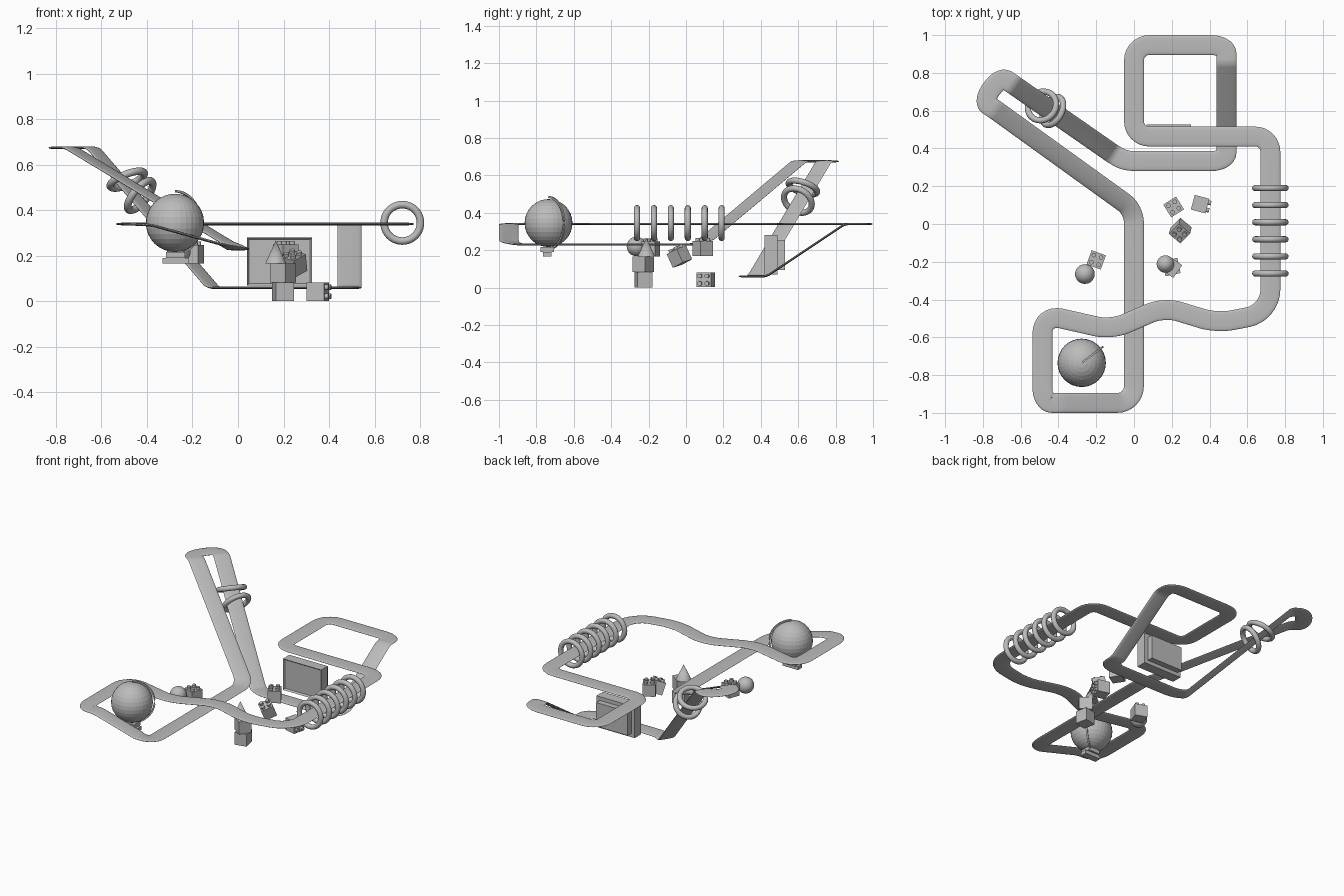
import bpy, bmesh, math
from mathutils import Vector, Matrix, Euler

if "Cube" in bpy.data.objects:
    bpy.data.objects.remove(bpy.data.objects["Cube"])

grey = bpy.data.materials.new("light_grey")
grey.diffuse_color = (0.5, 0.5, 0.5, 1)
grey.use_nodes = True
grey.node_tree.nodes["Principled BSDF"].inputs["Base Color"].default_value = grey.diffuse_color


def finish(bm, name, smooth=None):
    bmesh.ops.recalc_face_normals(bm, faces=bm.faces)
    me = bpy.data.meshes.new(name)
    bm.to_mesh(me)
    bm.free()
    me.materials.append(grey)
    ob = bpy.data.objects.new(name, me)
    bpy.context.collection.objects.link(ob)
    if smooth:
        bpy.ops.object.select_all(action='DESELECT')
        ob.select_set(True)
        bpy.context.view_layer.objects.active = ob
        bpy.ops.object.shade_smooth_by_angle(angle=math.radians(smooth))
    return ob


def add_box(bm, c, s, rot=0):
    m = Matrix.Translation(c) @ Matrix.Rotation(rot, 4, 'Z') @ Matrix.Diagonal((*s, 1))
    return bmesh.ops.create_cube(bm, size=1, matrix=m)


def sweep(name, path, section, closed):
    """Sweep a (side, up) section along a path, keeping its side level."""
    bm = bmesh.new()
    rows, n = [], len(path)
    for i, p in enumerate(path):
        a = path[(i - 1) % n] if closed else path[max(i - 1, 0)]
        b = path[(i + 1) % n] if closed else path[min(i + 1, n - 1)]
        t = (b - a).normalized()
        side = Vector((t.y, -t.x, 0)).normalized()
        up = side.cross(t)
        rows.append([bm.verts.new(p + side * u + up * v) for u, v in section])
    k = len(section)
    for i in range(n if closed else n - 1):
        r, s = rows[i], rows[(i + 1) % n]
        for j in range(k):
            bm.faces.new((r[j], r[(j + 1) % k], s[(j + 1) % k], s[j]))
    return finish(bm, name, 50)


def fillet(points, steps=8):
    out, n = [], len(points)
    for i in range(n):
        p = Vector(points[i][:3])
        ends = []
        for q in (points[i - 1], points[(i + 1) % n]):
            e = Vector(q[:3]) - p
            ends.append(p + e.normalized() * min(points[i][3], 0.46 * e.length))
        a, d = ends
        b, c = a.lerp(p, .55), d.lerp(p, .55)
        for s in range(steps + 1):
            t = s / steps
            out.append(a * (1 - t)**3 + b * 3 * t * (1 - t)**2 + c * 3 * t * t * (1 - t) + d * t**3)
    return out


# Closed track: x, y, z and corner radius
track = [
    (.49, .333, .06, .08), (.49, .43, .06, .02), (.49, .85, .34, .02), (.49, .947, .34, .08),
    (0, .947, .34, .08), (0, .463, .34, .08), (.722, .463, .34, .08),
    (.722, -.47, .34, .12), (.44, -.525, .34, .08), (.16, -.44, .34, .08),
    (-.12, -.56, .34, .08), (-.485, -.478, .34, .10), (-.485, -.947, .34, .08),
    (-.38, -.947, .335, .02), (0, -.947, .23, .09), (0, .075, .23, .07),
    (-.735, .605, .675, .02), (-.802, .649, .675, .08), (-.705, .783, .675, .08),
    (-.638, .737, .675, .02), (-.11, .37, .06, .02), (-.045, .333, .06, .05),
]
section = []
for i in range(16):
    a = math.tau * i / 16
    c, s = math.cos(a), math.sin(a)
    section.append((.0525 * math.copysign(abs(c)**.7, c), .006 * math.copysign(abs(s)**.8, s)))
sweep("track", fillet(track), section, True)


# Rings threaded on the track
def ring(name, c, axis, R=.08, r=.0165):
    q = Vector(axis).to_track_quat('Z', 'Y')
    bpy.ops.mesh.primitive_torus_add(major_radius=R, minor_radius=r, major_segments=40,
                                     minor_segments=12, location=c, rotation=q.to_euler())
    ob = bpy.context.object
    ob.name = name
    ob.data.materials.append(grey)
    bpy.ops.object.shade_smooth_by_angle(angle=math.radians(50))


for i in range(6):
    ring(f"ring_{i + 1}", (.722, -.262 + .0905 * i, .345), (0, 1, 0))
ring("upper_sloped_ring", (-.487, .625, .535), (-.35, .3, .88))
ring("lower_sloped_ring", (-.43, .598, .465), (-.72, .37, .58))


# Globe with meridian arc, neck and foot
G = Vector((-.277, -.735, .345))
bm = bmesh.new()
bmesh.ops.create_uvsphere(bm, u_segments=32, v_segments=16, radius=.128, matrix=Matrix.Translation(G))
finish(bm, "globe")
d = Vector((.8, .6, 0))
arc = [G + (d * math.sin(a) + Vector((0, 0, math.cos(a)))) * .139
       for a in [math.pi * (.01 + .98 * i / 24) for i in range(25)]]
sweep("globe_arc", arc, [(-.005, -.005), (.005, -.005), (.005, .005), (-.005, .005)], False)
bm = bmesh.new()
add_box(bm, (-.275, -.742, .204), (.085, .07, .026))
add_box(bm, (-.275, -.742, .179), (.115, .045, .024))
finish(bm, "globe_stand")

# Small ball
bm = bmesh.new()
bmesh.ops.create_uvsphere(bm, u_segments=32, v_segments=16, radius=.052,
                          matrix=Matrix.Translation((-.26, -.265, .22)))
finish(bm, "small_ball", 40)

# Framed screen with recessed front and stepped back
bm = bmesh.new()
add_box(bm, (.183, .455, .175), (.285, .07, .21))
front = min(bm.faces, key=lambda f: f.calc_center_median().y)
bmesh.ops.inset_region(bm, faces=[front], thickness=.012, depth=0)
bmesh.ops.translate(bm, verts=front.verts, vec=(0, .012, 0))
back = max(bm.faces, key=lambda f: f.calc_center_median().y)
bmesh.ops.inset_region(bm, faces=[back], thickness=.035, depth=0)
ext = bmesh.ops.extrude_discrete_faces(bm, faces=[back])["faces"][0]
bmesh.ops.translate(bm, verts=ext.verts, vec=(0, .038, 0))
finish(bm, "framed_screen")


# Studded building bricks
def brick(name, c, rot, s=.08):
    bm = bmesh.new()
    add_box(bm, (0, 0, 0), (s, s, s))
    for x in (-.02, .02):
        for y in (-.02, .02):
            bmesh.ops.create_cone(bm, cap_ends=True, segments=16, radius1=.012, radius2=.012, depth=.016,
                                  matrix=Matrix.Translation((x, y, s / 2 + .007)))
    e = Euler([math.radians(a) for a in rot]).to_matrix().to_4x4()
    bm.transform(Matrix.Translation(c) @ e)
    finish(bm, name, 40)


brick("brick_by_ball", (-.2, -.19, .207), (0, 0, -20))
brick("upright_brick", (.21, .09, .21), (0, 0, 32))
brick("tilted_brick", (.245, -.035, .165), (22, 12, -40))
brick("fallen_brick", (.35, .105, .042), (0, 90, -15))

# Tower of two turned blocks with a cone
for name, z, turn in (("lower_block", .042, 12), ("upper_block", .125, 55)):
    bm = bmesh.new()
    add_box(bm, (.198, -.228, z), (.082, .082, .083), math.radians(turn))
    finish(bm, name)
bm = bmesh.new()
bmesh.ops.create_cone(bm, cap_ends=True, segments=32, radius1=.046, radius2=0, depth=.1,
                      matrix=Matrix.Translation((.166, -.212, .217)))
finish(bm, "cone", 40)
